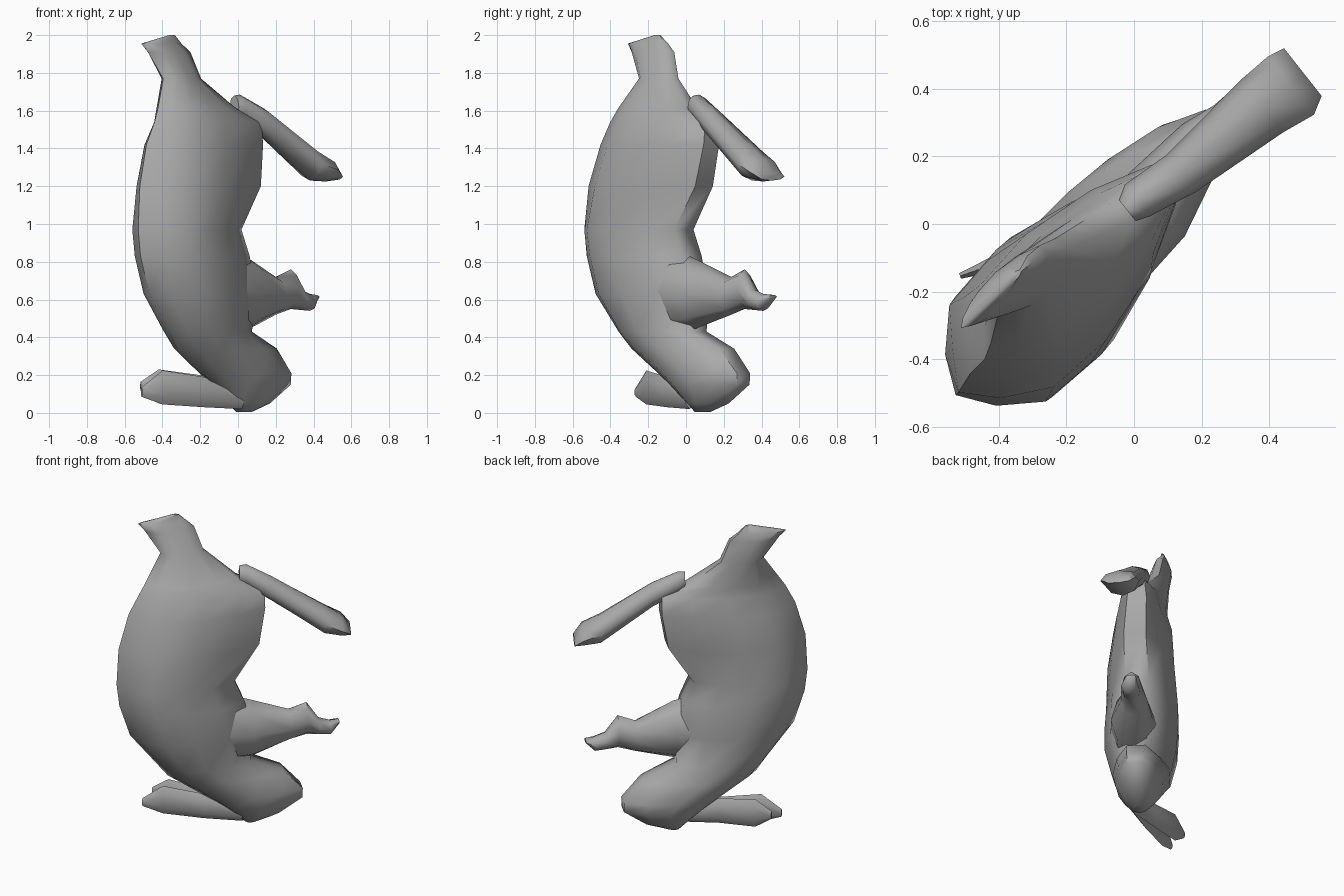
import bpy, bmesh, math
from mathutils import Vector

cube = bpy.data.objects.get("Cube")
if cube:
    bpy.data.objects.remove(cube)

grey = bpy.data.materials.new("plain_grey")
grey.use_nodes = True
grey.diffuse_color = (0.4, 0.4, 0.4, 1)
grey.node_tree.nodes["Principled BSDF"].inputs["Base Color"].default_value = (0.4, 0.4, 0.4, 1)

ALONG = Vector((1, 1, 0)).normalized()     # length of the flattened body
ACROSS = Vector((1, -1, 0)).normalized()   # thickness of the flattened body
UP = Vector((0, 0, 1))


def loft(name, rings):
    """Skin a closed surface over rings of points."""
    bm = bmesh.new()
    loops = [[bm.verts.new(p) for p in ring] for ring in rings]
    sides = len(loops[0])
    for low, high in zip(loops, loops[1:]):
        for i in range(sides):
            j = (i + 1) % sides
            bm.faces.new((low[i], low[j], high[j], high[i]))
    bm.faces.new(loops[0][::-1])
    bm.faces.new(loops[-1])
    bmesh.ops.recalc_face_normals(bm, faces=bm.faces)
    mesh = bpy.data.meshes.new(name)
    bm.to_mesh(mesh)
    bm.free()
    mesh.materials.append(grey)
    obj = bpy.data.objects.new(name, mesh)
    bpy.context.collection.objects.link(obj)
    bpy.ops.object.select_all(action="DESELECT")
    obj.select_set(True)
    bpy.context.view_layer.objects.active = obj
    bpy.ops.object.shade_smooth_by_angle(angle=math.radians(60))


def limb(name, stations, sides=8):
    """Limb with upright elliptical rings; station = x, y, z, half height, half width."""
    span = Vector(stations[-1][:3]) - Vector(stations[0][:3])
    side = span.cross(UP).normalized()
    angles = [2 * math.pi * i / sides for i in range(sides)]
    loft(name, [[Vector(s[:3]) + UP * s[3] * math.cos(t) + side * s[4] * math.sin(t)
                 for t in angles] for s in stations])


# Cross-section of the trunk, from spine to belly: position, half thickness
half = [(0.09, 0.5), (0.25, 0.94), (0.5, 1.0), (0.78, 0.75), (1.0, 0.33)]
outline = [(0, 0)] + half + [(p, -w) for p, w in reversed(half)]

# Head, trunk and tail: z, spine, belly, sideways shift, half thickness
sections = [
    (0.005, 0.04, 0.13, -0.04, 0.04),
    (0.05, -0.01, 0.25, -0.04, 0.09),
    (0.15, -0.14, 0.39, -0.04, 0.14),
    (0.21, -0.23, 0.39, -0.04, 0.15),
    (0.34, -0.42, 0.27, -0.035, 0.17),
    (0.43, -0.49, 0.07, -0.025, 0.18),
    (0.63, -0.65, 0.08, -0.015, 0.215),
    (0.83, -0.715, 0.03, -0.015, 0.22),
    (0.97, -0.732, -0.03, -0.015, 0.215),
    (1.20, -0.72, 0.12, -0.015, 0.20),
    (1.42, -0.656, 0.16, -0.03, 0.175),
    (1.54, -0.595, 0.16, -0.03, 0.14),
    (1.61, -0.55, 0.00, -0.05, 0.12),
    (1.77, -0.45, -0.19, -0.11, 0.07),
    (1.91, -0.54, -0.24, -0.134, 0.055),
    (1.955, -0.58, -0.29, -0.145, 0.035),
    (2.00, -0.375, -0.335, -0.14, 0.01),
]
loft("body", [[UP * z + ALONG * (spine + (belly - spine) * p) + ACROSS * (shift + thick * w)
               for p, w in outline] for z, spine, belly, shift, thick in sections])

# Hind leg with a wide foot
limb("hind_leg", [
    (-0.02, 0.04, 1.62, 0.06, 0.04),
    (0.01, 0.07, 1.615, 0.07, 0.06),
    (0.14, 0.15, 1.53, 0.08, 0.07),
    (0.38, 0.35, 1.32, 0.09, 0.10),
    (0.465, 0.41, 1.285, 0.06, 0.11),
    (0.50, 0.45, 1.25, 0.02, 0.09),
])

# Front leg with a tapering paw
limb("front_leg", [
    (-0.14, -0.12, 0.65, 0.24, 0.16),
    (0.06, 0.05, 0.63, 0.185, 0.125),
    (0.20, 0.24, 0.62, 0.10, 0.08),
    (0.28, 0.31, 0.655, 0.105, 0.06),
    (0.33, 0.36, 0.60, 0.055, 0.055),
    (0.38, 0.41, 0.585, 0.045, 0.05),
    (0.41, 0.46, 0.615, 0.01, 0.03),
])

# Pair of flat ears
for name, middle, wide, tip in [
    ("left_ear", (-0.20, -0.06, 0.12), (-0.42, -0.12, 0.14), (-0.515, -0.154, 0.14)),
    ("right_ear", (-0.18, -0.10, 0.11), (-0.40, -0.21, 0.135), (-0.51, -0.265, 0.11)),
]:
    limb(name, [
        (0.02, 0.02, 0.08, 0.06, 0.03),
        (*middle, 0.08, 0.03),
        (*wide, 0.09, 0.025),
        (*tip, 0.025, 0.01),
    ], 6)
